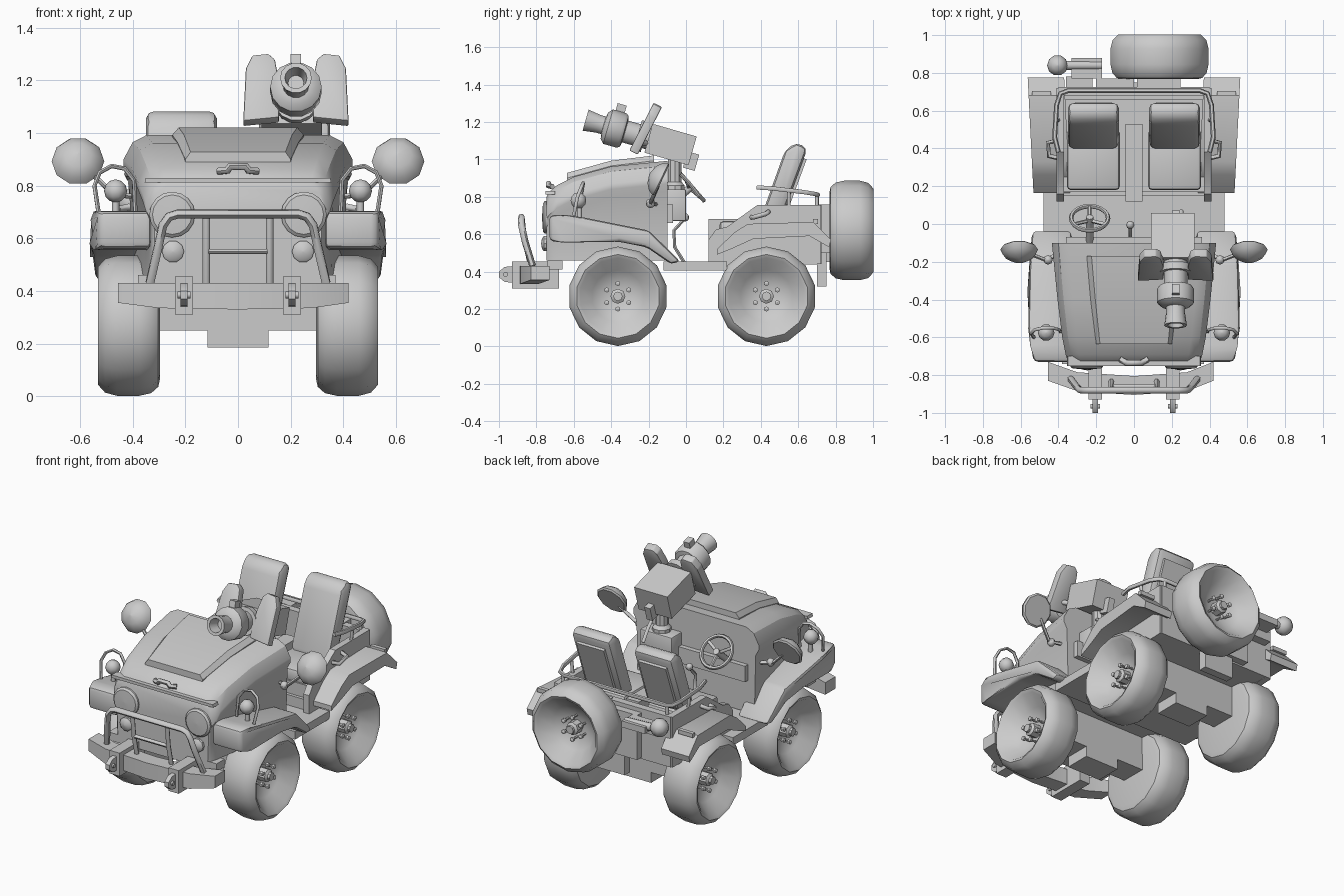
import bpy, bmesh
from math import radians, sin, cos, pi
from mathutils import Matrix, Vector

if "Cube" in bpy.data.objects:
    bpy.data.objects.remove(bpy.data.objects["Cube"])

grey = bpy.data.materials.new("plain_grey")
grey.use_nodes = True
grey.diffuse_color = (0.6, 0.6, 0.6, 1)
grey.node_tree.nodes["Principled BSDF"].inputs["Base Color"].default_value = (0.6, 0.6, 0.6, 1)
SIDES = ((1, "left_"), (-1, "right_"))


def T(x, y, z):
    return Matrix.Translation((x, y, z))


def R(deg, axis):
    return Matrix.Rotation(radians(deg), 4, axis)


def finish(name, bm, bevel=0, mat=None, smooth=35):
    bmesh.ops.remove_doubles(bm, verts=bm.verts, dist=1e-5)
    if mat:
        bm.transform(mat)
    bmesh.ops.recalc_face_normals(bm, faces=bm.faces)
    if bevel:
        bmesh.ops.bevel(bm, geom=bm.edges[:], offset=bevel, segments=2,
                        profile=0.5, affect='EDGES', clamp_overlap=True)
    me = bpy.data.meshes.new(name)
    bm.to_mesh(me)
    bm.free()
    ob = bpy.data.objects.new(name, me)
    me.materials.append(grey)
    bpy.context.collection.objects.link(ob)
    bpy.ops.object.select_all(action='DESELECT')
    ob.select_set(True)
    bpy.context.view_layer.objects.active = ob
    bpy.ops.object.shade_smooth_by_angle(angle=radians(smooth))


def loft(name, rings, closed=False, **kw):
    bm = bmesh.new()
    vs = [[bm.verts.new(p) for p in r] for r in rings]
    n = len(vs[0])
    pairs = list(zip(vs, vs[1:])) + ([(vs[-1], vs[0])] if closed else [])
    for a, b in pairs:
        for i in range(n):
            j = (i + 1) % n
            bm.faces.new((a[i], a[j], b[j], b[i]))
    if not closed:
        bm.faces.new(vs[0])
        bm.faces.new(vs[-1])
    finish(name, bm, **kw)


def prism(name, pts, x0, x1, **kw):
    # side profile (y, z) pulled across x
    loft(name, [[(x, y, z) for y, z in pts] for x in (x0, x1)], **kw)


def box(name, x, y, z, **kw):
    prism(name, [(y[0], z[0]), (y[1], z[0]), (y[1], z[1]), (y[0], z[1])], *x, **kw)


def lathe(name, prof, mat, n=14, smooth=35):
    # (radius, height) profile turned around z, then placed by the matrix
    rings = [[(max(r, 1e-4) * cos(2 * pi * i / n), max(r, 1e-4) * sin(2 * pi * i / n), h)
              for i in range(n)] for r, h in prof]
    loft(name, rings, mat=mat, smooth=smooth)


def ball(name, c, r, n=10):
    lathe(name, [(r * sin(pi * k / 6), -r * cos(pi * k / 6)) for k in range(7)], T(*c), n)


def rod(name, a, b, r, n=8):
    a, d = Vector(a), Vector(b) - Vector(a)
    lathe(name, [(r, 0), (r, d.length)],
          Matrix.Translation(a) @ d.to_track_quat('Z', 'Y').to_matrix().to_4x4(), n, 60)


def tube(name, pts, r):
    cu = bpy.data.curves.new(name, 'CURVE')
    cu.dimensions = '3D'
    cu.bevel_depth, cu.bevel_resolution, cu.use_fill_caps = r, 1, True
    sp = cu.splines.new('POLY')
    sp.points.add(len(pts) - 1)
    for p, q in zip(sp.points, pts):
        p.co = (*q, 1)
    tmp = bpy.data.objects.new(name + "_path", cu)
    bpy.context.collection.objects.link(tmp)
    bm = bmesh.new()
    bm.from_mesh(tmp.to_mesh())
    bpy.data.objects.remove(tmp)
    finish(name, bm, smooth=60)


# wheels: rounded tyre, dished outer face, hub and six bolts
TYRE = [(0, -.112), (.205, -.118), (.232, -.112), (.256, -.085), (.266, -.04), (.266, .045), (.254, .09),
        (.224, .117), (.205, .108), (.14, .035), (.06, .0), (0, .0)]


def wheel(name, mat):
    lathe(name + "_tyre", TYRE, mat)
    lathe(name + "_hub", [(.04, 0), (.04, .05), (.025, .06), (.025, .075), (0, .075)], mat, 8)
    for k in range(6):
        a = k * pi / 3
        place = mat @ T(.068 * cos(a), .068 * sin(a), 0)
        lathe(name + "_bolt", [(.007, 0), (.007, .035), (.014, .04), (.014, .055), (0, .062)], place, 6)


for s, side in SIDES:
    wheel(side + "front_wheel", T(s * .415, -.364, .268) @ R(s * 90, 'Y'))
    wheel(side + "rear_wheel", T(s * .415, .43, .268) @ R(s * 90, 'Y'))
wheel("spare_wheel", T(.135, .885, .62) @ R(-90, 'X') @ R(90, 'Z'))
box("spare_mount", (.015, .245), (.7, .79), (.5, .76))

# chassis
for y, end in ((-.364, "front_"), (.43, "rear_")):
    box(end + "axle", (-.3, .3), (y - .08, y + .08), (.25, .46))
    box(end + "differential", (-.115, .115), (y - .08, y + .08), (.185, .26))
box("floor", (-.48, .48), (-.12, .22), (.405, .455))
box("rear_floor", (-.39, .39), (.15, .72), (.44, .52))
box("rear_hitch", (-.1, .1), (.7, .75), (.32, .5))
box("rear_box", (-.2, .0), (.7, .77), (.45, .73))

# bonnet and nose
SECT = [(-.1, .435, 1.0), (-.4, .405, .97), (-.6, .38, .915), (-.69, .362, .87), (-.73, .35, .835), (-.745, .335, .81)]
rings = []
for y, w, zt in SECT:
    half = [(w * .8, zt - .008), (w * .92, zt - .035), (w, zt - .1), (w, zt - .13), (w * .95, zt - .17), (w * .93, .46)]
    rings.append([(x, y, z) for x, z in half] + [(-x, y, z) for x, z in half[::-1]])
loft("bonnet", rings, smooth=30)
loft("bonnet_panel", [[(-b, y, z - .05), (b, y, z - .05), (b, y, z), (t, y, z + .028), (-t, y, z + .028), (-b, y, z)]
                      for y, b, t, z in ((-.17, .25, .225, .993), (-.4, .23, .205, .965), (-.635, .2, .18, .9))])
loft("bonnet_seam", [[(x, y, z) for x, z in ((-.355, .812), (.355, .812), (.35, .83), (-.35, .83))] for y in (-.7, -.752)])
tube("bonnet_catch", [(-.075, -.715, .855), (-.04, -.735, .858), (-.03, -.735, .873), (.03, -.735, .873),
                      (.04, -.735, .858), (.075, -.715, .855)], .015)
box("nose_base", (-.38, .37), (-.74, -.66), (.41, .46))
for s, side in SIDES:
    face = R(90, 'X')
    lathe(side + "headlight", [(.087, 0), (.087, .02), (.075, .03), (0, .035)], T(s * .25, -.735, .69) @ face, 16)
    lathe(side + "marker_light", [(.042, 0), (.042, .025), (.03, .035), (0, .04)], T(s * .247, -.735, .55) @ face, 10)

# bumper, tow hooks and bull bar
loft("bumper", [[(x, y, z0), (x, y + .1, z0), (x, y + .1, .43), (x, y, .43)]
                for x, y, z0 in ((-.455, -.83, .355), (-.3, -.885, .335), (0, -.905, .33), (.28, -.885, .335), (.42, -.83, .355))])
for s, side in SIDES:
    x = s * .205
    box(side + "frame_rail", (x - .035, x + .035), (-.93, -.68), (.31, .455))
    prism(side + "tow_hook", [(-.92, .34), (-.97, .345), (-1, .37), (-1, .4), (-.97, .425), (-.92, .43)], x - .014, x + .014)
    rod(side + "hook_pin", (x - .025, -.965, .385), (x + .025, -.965, .385), .013)
    tube(side + "bull_bar_upright", [(s * .12, -.875, .69), (s * .12, -.86, .55), (s * .12, -.83, .42)], .014)
BAR = [(.335, -.82, .43), (.305, -.86, .56), (.285, -.88, .65), (.262, -.88, .682), (.23, -.88, .692)]
tube("bull_bar", BAR + [(-x, y, z) for x, y, z in BAR[::-1]], .018)
tube("bull_bar_crosspiece", [(-.12, -.86, .55), (.12, -.86, .55)], .012)

# wings, wing lights with guard hoops, mirrors
FRONT_WING = [(-.73, .565), (-.73, .7), (-.66, .705), (-.55, .69), (-.2, .62), (-.03, .455), (-.08, .44), (-.21, .53),
              (-.36, .56), (-.66, .555)]
REAR_WING = [(.165, .49), (.165, .52), (.26, .61), (.33, .655), (.68, .665), (.775, .57), (.765, .53), (.66, .59), (.36, .575), (.24, .52)]
for s, side in SIDES:
    # outer edge turns in at the nose and towards the step
    outer = [(s * (.56 - .5 * max(0, -.66 - y) - .08 * max(0, y + .3)), y, z) for y, z in FRONT_WING]
    loft(side + "front_wing", [[(s * .33, y, z) for y, z in FRONT_WING], outer], bevel=.02)
    loft(side + "rear_wing", [[(s * (x + .05 * (y - .78)), y, z) for y, z in REAR_WING] for x in (.37, .563)])
    box(side + "rear_lamp_plate", (s * .44, s * .54), (.68, .705), (.655, .68))
    rod(side + "wing_light_stem", (s * .465, -.57, .69), (s * .465, -.57, .76), .014)
    ball(side + "wing_light", (s * .465, -.575, .78), .044)
    tube(side + "light_guard", [(s * x, y, z) for x, y, z in ((.53, -.6, .7), (.545, -.58, .8), (.525, -.56, .85), (.48, -.55, .875),
                                                              (.43, -.55, .865), (.395, -.56, .82), (.39, -.57, .7))], .009)
    lathe(side + "mirror", [(0, -.008), (.09, -.008), (.1, 0), (.086, .03), (.052, .055), (0, .068)],
          T(s * .608, -.135, .893) @ R(64, 'X'), 10)
    tube(side + "mirror_arm", [(s * .4, -.16, .76), (s * .47, -.19, .765), (s * .57, -.15, .86)], .011)
    ball(side + "mirror_joint", (s * .455, -.19, .765), .025, 8)

# dash and controls
box("dash_shelf", (-.36, .36), (-.11, -.07), (.66, .76))
hub = T(-.235, .03, .855) @ R(-49, 'X')
loft("steering_wheel", [[hub @ Vector(((.098 + .012 * cos(b)) * cos(a), (.098 + .012 * cos(b)) * sin(a), .012 * sin(b)))
                         for b in [k * pi / 3 for k in range(6)]]
                        for a in [k * pi / 10 for k in range(20)]], closed=True, smooth=60)
for a in (90, 210, 330):
    tip = hub @ Vector((.097 * cos(radians(a)), .097 * sin(radians(a)), 0))
    rod("steering_spoke", hub @ Vector((0, 0, -.015)), tip, .01, 6)
rod("steering_column", hub @ Vector((0, 0, .01)), (-.235, -.11, .735), .02)
tube("gear_lever", [(-.02, -.01, .45), (-.02, -.06, .53), (-.02, -.065, .62), (-.02, -.01, .68)], .01)
ball("gear_knob", (-.02, -.005, .69), .022, 8)

# tub, seats and rear rail
WALL = [(.12, .42), (.12, .57), (.16, .625), (.22, .64), (.38, .755), (.72, .755), (.72, .44)]
box("rear_panel", (-.4, .4), (.68, .725), (.44, .755))
box("seat_base", (-.38, .38), (.17, .66), (.45, .6))
box("centre_tunnel", (-.045, .045), (.12, .53), (.44, .68))
for s, side in SIDES:
    prism(side + "tub_wall", WALL, s * .37, s * .41)
    c = s * .215
    box(side + "seat_cushion", (c - .14, c + .14), (.18, .5), (.58, .67), bevel=.02)
    prism(side + "seat_back", [(.39, .66), (.53, 1.05), (.59, 1.09), (.65, 1.06), (.51, .68)], c - .135, c + .135, bevel=.03)
    prism(side + "seat_back_panel", [(.62, 1.01), (.645, 1.0), (.54, .715), (.51, .71)], c - .095, c + .095)
    rod(side + "rail_post", (s * .4, .55, .74), (s * .41, .55, .835), .01)
    rod(side + "rail_rear_post", (s * .36, .7, .74), (s * .36, .7, .81), .01)
    tube(side + "grab_hook", [(s * .4, .35, .69), (s * .45, .36, .69), (s * .455, .43, .71), (s * .41, .44, .72)], .013)
RAIL = [(.4, .38, .85), (.42, .46, .845), (.41, .63, .825), (.39, .69, .815), (.35, .705, .81)]
tube("rear_rail", RAIL + [(-x, y, z) for x, y, z in RAIL[::-1]], .013)

# rear work lamp
box("lamp_base", (-.36, -.22), (.7, .78), (.64, .7))
box("lamp_arm", (-.33, -.17), (.77, .88), (.69, .73))
ball("work_lamp", (-.405, .84, .735), .055)
rod("work_lamp_arm", (-.4, .84, .725), (-.17, .84, .715), .024)

# swivel mounted launcher
box("mount_base", (.1, .32), (-.13, .0), (.67, .84), bevel=.008)
lathe("mount_post", [(.055, .82), (.055, .86), (.038, .88), (.038, 1.02)], T(.21, -.06, 0), 10)
G = T(.22, -.085, 1.08) @ R(-16, 'X')
box("launcher_box", (-.13, .1), (-.12, .125), (-.08, .08), mat=G)
box("launcher_grip", (-.02, .02), (.1, .165), (-.1, -.01), mat=G)
lathe("launcher_barrel", [(.062, .1), (.062, .25), (.088, .255), (.098, .27), (.098, .345), (.075, .365), (.05, .37),
                          (.05, .4), (.06, .47), (.042, .47), (.03, .4), (0, .4)], G @ R(90, 'X'), 14)
lathe("launcher_collar", [(.085, .14), (.085, .18)], G @ R(90, 'X'), 14)
box("launcher_sight", (-.02, .02), (-.33, -.28), (.09, .135), mat=G)
SHIELD = [(.065, -.13), (.2, -.145), (.19, .08), (.165, .135), (.105, .142), (.08, .118), (.065, .03)]
for s, side in SIDES:
    loft(side + "shield", [[(s * x, y, z) for x, z in SHIELD] for y in (-.025, .025)],
         mat=T(.22, -.215, 1.165) @ R(-27, 'X'), bevel=.006)
    rod(side + "shield_bracket", G @ Vector((s * .06, -.1, -.03)), G @ Vector((s * .13, -.16, -.03)), .015)
tube("mount_lever", [(.25, -.03, .92), (.25, .02, .87), (.25, .07, .8)], .011)
